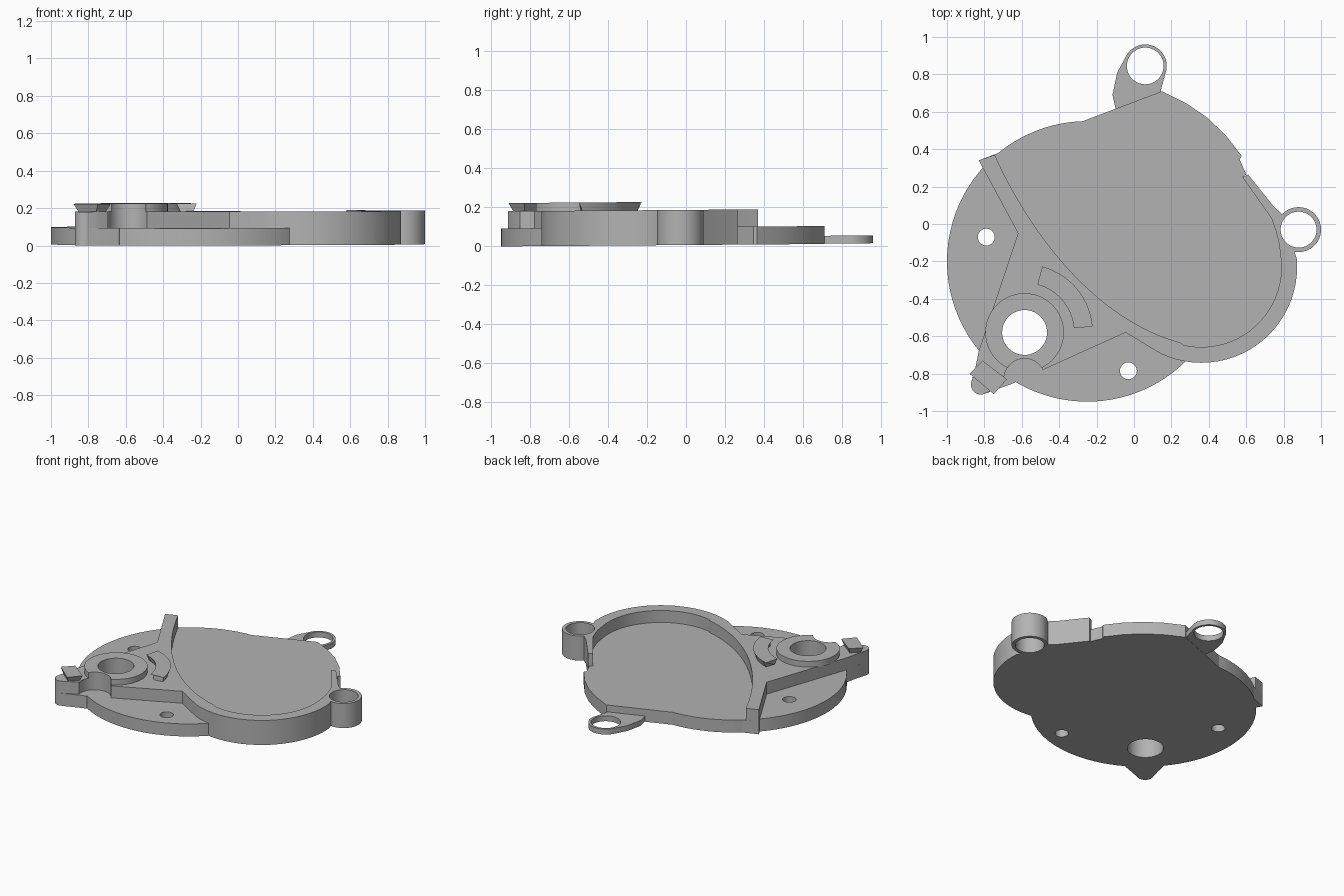
import bpy
import bmesh
from math import sin, cos, radians
from mathutils import Vector
from mathutils.geometry import interpolate_bezier

cube = bpy.data.objects.get("Cube")
if cube:
    bpy.data.objects.remove(cube, do_unlink=True)

grey = bpy.data.materials.new("plain_grey")
grey.use_nodes = True
colour = (0.45, 0.45, 0.45, 1)
grey.diffuse_color = colour
grey.node_tree.nodes["Principled BSDF"].inputs["Base Color"].default_value = colour

FLOOR, RIM, BOSS = 0.092, 0.18, 0.222


def arc(centre, r, start, end, step=5):
    n = max(2, round(abs(end - start) / step))
    angles = [radians(start + (end - start) * i / n) for i in range(n + 1)]
    return [(centre[0] + r * cos(a), centre[1] + r * sin(a)) for a in angles]


def circle(centre, r):
    return arc(centre, r, 0, 360, 4)[:-1]


def finish(name, mesh):
    """Clean the mesh, lean it very slightly, and add it to the scene."""
    bm = bmesh.new()
    bm.from_mesh(mesh)
    bmesh.ops.remove_doubles(bm, verts=bm.verts, dist=0.0005)
    bmesh.ops.recalc_face_normals(bm, faces=bm.faces)
    for v in bm.verts:
        v.co.z += 0.0075 * (v.co.y + 0.96)
    bm.to_mesh(mesh)
    bm.free()
    mesh.materials.clear()
    mesh.materials.append(grey)
    ob = bpy.data.objects.new(name, mesh)
    bpy.context.collection.objects.link(ob)
    bpy.ops.object.select_all(action="DESELECT")
    ob.select_set(True)
    bpy.context.view_layer.objects.active = ob
    bpy.ops.object.shade_smooth_by_angle(angle=radians(30))
    return ob


def slab(name, z0, z1, outline, *holes):
    """Extrude a filled outline, with holes, from z0 to z1."""
    curve = bpy.data.curves.new(name, "CURVE")
    curve.dimensions = "2D"
    curve.fill_mode = "BOTH"
    curve.extrude = (z1 - z0) / 2
    for loop in (outline, *holes):
        spline = curve.splines.new("POLY")
        spline.points.add(len(loop) - 1)
        for point, (x, y) in zip(spline.points, loop):
            point.co = (x, y, 0, 1)
        spline.use_cyclic_u = True
    temp = bpy.data.objects.new(name + "_curve", curve)
    bpy.context.collection.objects.link(temp)
    graph = bpy.context.evaluated_depsgraph_get()
    mesh = bpy.data.meshes.new_from_object(temp.evaluated_get(graph))
    bpy.data.objects.remove(temp, do_unlink=True)
    for v in mesh.vertices:
        v.co.z += (z0 + z1) / 2
    return finish(name, mesh)


def flared(name, z0, z1, lower, upper):
    """Join two matching outlines into a solid with sloping sides."""
    bm = bmesh.new()
    a = [bm.verts.new((x, y, z0)) for x, y in lower]
    b = [bm.verts.new((x, y, z1)) for x, y in upper]
    bm.faces.new(a)
    bm.faces.new(b)
    for i in range(len(a)):
        j = (i + 1) % len(a)
        bm.faces.new((a[i], a[j], b[j], b[i]))
    mesh = bpy.data.meshes.new(name)
    bm.to_mesh(mesh)
    bm.free()
    return finish(name, mesh)


def sector(r0, r1, a0, a1):
    return arc(bore, r1, a0, a1) + arc(bore, r0, a1, a0)


bore = (-0.585, -0.58)
notch = (-0.585, -0.83)
lobe = (0.36, -0.23)
side_eye = (0.88, -0.03)
back_eye = (0.06, 0.845)
bore_hole = circle(bore, 0.12)

# Inner edge of the raised rim, from the right end round to the left end
sweep = interpolate_bezier(Vector((0.25, -0.635)), Vector((-0.185, -0.518)),
                           Vector((-0.54, -0.085)), Vector((-0.745, 0.37)), 24)
inner = [(0.58, 0.25), (0.735, 0.03), (0.77, -0.07)]
inner += arc(lobe, 0.428, 8, -103) + [(p.x, p.y) for p in sweep]

# Round mounting flange with two screw holes
slab("round_flange", 0, FLOOR, circle((-0.25, -0.2), 0.75), bore_hole,
     circle((-0.79, -0.07), 0.045), circle((-0.03, -0.785), 0.045))

# Recessed floor, open along its back edges
slab("recess_floor", 0, FLOOR,
     inner + [(-0.83, 0.34), (0.15, 0.71), (0.28, 0.645), (0.39, 0.57), (0.49, 0.475),
              (0.575, 0.365), (0.565, 0.345), (0.6, 0.265)])

# Raised rim and plateau, including the corner post and the scooped notch
post = arc((-0.82, -0.86), 0.052, 170, 290, 15)
rim = [(-0.83, 0.34), (-0.62, -0.05), (-0.83, -0.68), (-0.85, -0.78)] + post
rim += [(-0.735, -0.875), (-0.695, -0.85)] + arc(notch, 0.11, 180, 27)
rim += [(-0.045, -0.58)] + arc(lobe, 0.512, 245, 365)
rim += [(0.855, -0.14), (0.8, -0.115), (0.775, -0.03), (0.8, 0.045), (0.75, 0.09), (0.61, 0.265)]
slab("raised_rim", 0, RIM, rim + inner, bore_hole)
slab("post_foot", 0, FLOOR, post + [(-0.64, -0.85), (-0.6, -0.8), (-0.84, -0.74)])

# Bearing ring around the bore, cut by the notch
slab("bearing_ring", RIM - 0.005, BOSS,
     arc(bore, 0.21, -64, 244) + arc(notch, 0.11, 146, 34), bore_hole)

# Curved stop and corner clamp, both wider at the top
flared("curved_stop", RIM - 0.002, BOSS, sector(0.28, 0.35, 8, 72), sector(0.265, 0.365, 5, 75))
clamp = [(-0.81, -0.73), (-0.88, -0.8), (-0.75, -0.91), (-0.68, -0.83)]
middle = Vector((-0.78, -0.82))
clamp_base = [tuple(middle.lerp(Vector(p), 0.72)) for p in clamp]
flared("corner_clamp", RIM - 0.002, BOSS, clamp_base, clamp)

# Mounting eyes
slab("side_eye", 0, RIM, circle(side_eye, 0.12), circle(side_eye, 0.096))
slab("back_eye", 0.002, 0.042,
     [(0.14, 0.69), (0.145, 0.72)] + arc(back_eye, 0.115, -18, 150)
     + [(-0.09, 0.81), (-0.115, 0.69), (-0.095, 0.6)], circle(back_eye, 0.098))
